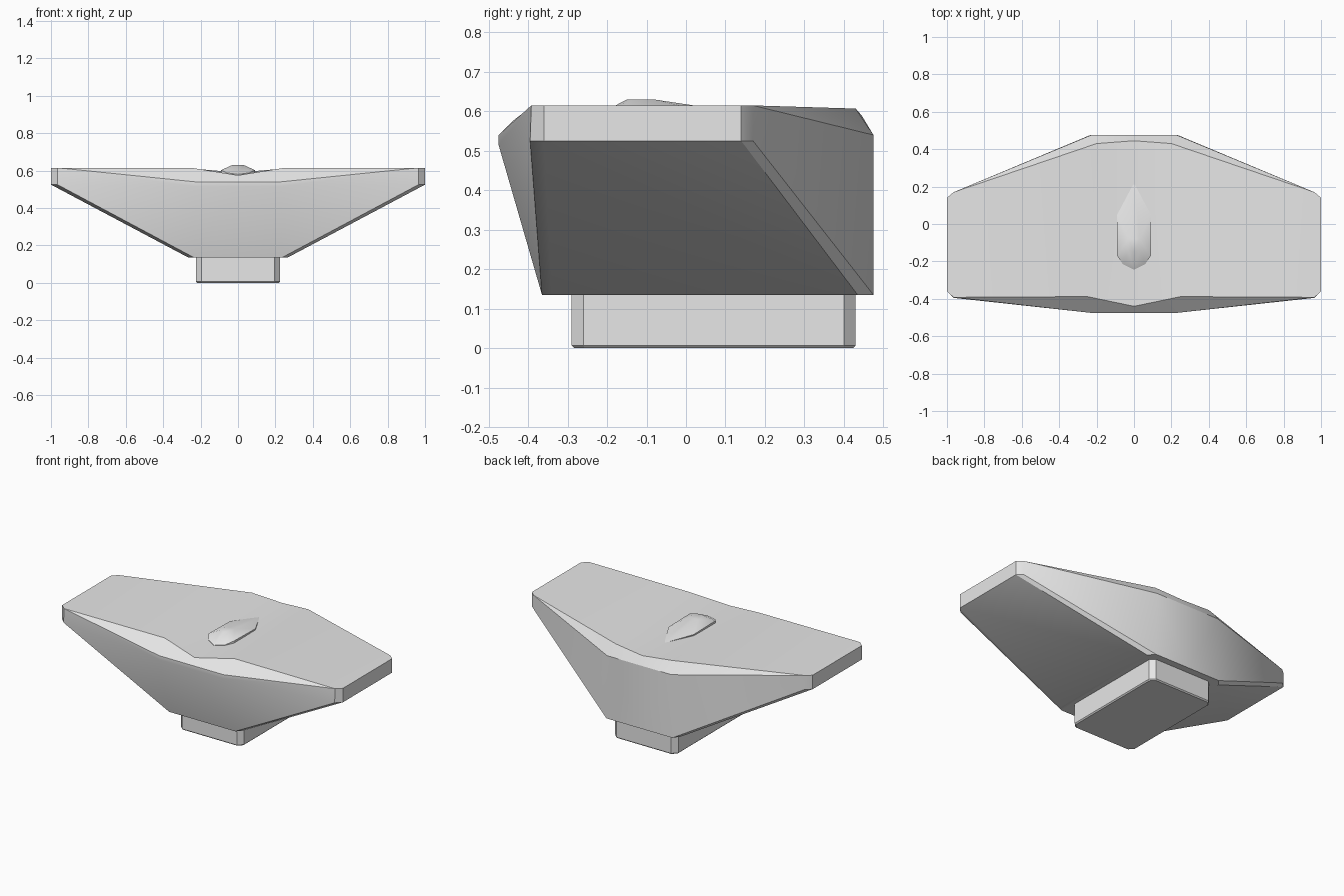
import bpy
import bmesh

cube = bpy.data.objects.get("Cube")
if cube:
    bpy.data.objects.remove(cube, do_unlink=True)

grey = bpy.data.materials.new("light grey")
grey.use_nodes = True
grey.diffuse_color = (0.8, 0.8, 0.8, 1)
grey.node_tree.nodes["Principled BSDF"].inputs["Base Color"].default_value = (0.8, 0.8, 0.8, 1)


def finish(name, bm):
    bmesh.ops.recalc_face_normals(bm, faces=bm.faces)
    mesh = bpy.data.meshes.new(name)
    bm.to_mesh(mesh)
    bm.free()
    mesh.materials.append(grey)
    obj = bpy.data.objects.new(name, mesh)
    bpy.context.collection.objects.link(obj)
    bpy.ops.object.select_all(action='DESELECT')
    obj.select_set(True)
    bpy.context.view_layer.objects.active = obj
    bpy.ops.object.shade_smooth_by_angle()
    return obj


def mirrored(name, points, faces):
    """Build the +x half from named corners, then mirror it across x = 0."""
    bm = bmesh.new()
    verts = {key: bm.verts.new(co) for key, co in points.items()}
    for face in faces:
        bm.faces.new([verts[key] for key in face.split()])
    bmesh.ops.mirror(bm, geom=bm.verts[:] + bm.edges[:] + bm.faces[:],
                     axis='X', merge_dist=0.0001)
    bmesh.ops.remove_doubles(bm, verts=bm.verts, dist=0.0001)
    return finish(name, bm)


# Faceted winged body with a shallow valley along its top
TOP, RIM, LOW = 0.615, 0.525, 0.135
body = {
    "front_mid": (0, -0.44, 0.575), "front_in": (0.25, -0.388, TOP),
    "tip_a": (0.965, -0.392, TOP), "tip_b": (1, -0.36, TOP),
    "tip_c": (1, 0.14, TOP), "tip_d": (0.965, 0.17, TOP),
    "back_in": (0.2, 0.43, 0.607), "back_mid": (0, 0.445, 0.59),
    "rim_a": (0.965, -0.395, RIM), "rim_b": (1, -0.36, RIM),
    "rim_c": (1, 0.14, RIM), "rim_d": (0.965, 0.17, RIM),
    "nose_mid": (0, -0.475, 0.54), "nose": (0.23, -0.475, 0.54),
    "chin_mid": (0, -0.475, 0.515), "chin": (0.23, -0.475, 0.515),
    "rear_mid": (0, 0.475, 0.54), "rear": (0.23, 0.475, 0.54),
    "low_mid": (0, -0.365, LOW), "low_a": (0.235, -0.365, LOW),
    "low_b": (0.265, -0.34, LOW), "low_c": (0.265, 0.435, LOW),
    "low_d": (0.235, 0.475, LOW), "low_back": (0, 0.475, LOW),
}
mirrored("body", body, [
    "front_in tip_a tip_b tip_c tip_d back_in",
    "front_mid front_in back_in back_mid",
    "front_mid nose_mid nose front_in", "front_in nose tip_a",
    "nose_mid chin_mid chin nose", "tip_a nose chin rim_a",
    "chin_mid low_mid low_a chin", "rim_a chin low_a",
    "tip_a rim_a rim_b tip_b", "tip_b rim_b rim_c tip_c",
    "tip_c rim_c rim_d tip_d", "rim_a low_a low_b rim_b",
    "rim_b low_b low_c rim_c", "rim_c low_c low_d rim_d",
    "back_mid back_in rear rear_mid", "back_in tip_d rear",
    "tip_d rim_d low_d rear", "rear low_d low_back rear_mid",
    "low_mid low_back low_d low_c low_b low_a",
])

# Gem-shaped fin sitting in the valley
SINK = 0.56
fin = {
    "nose": (0, -0.245, 0.58), "cheek": (0.06, -0.215, 0.588),
    "side_a": (0.09, -0.17, 0.603), "side_b": (0.09, 0.05, 0.599),
    "tail": (0, 0.22, 0.585),
    "peak": (0, -0.15, 0.63), "peak_a": (0.03, -0.14, 0.63),
    "peak_b": (0.03, -0.08, 0.63), "crest": (0, -0.08, 0.63),
    "u_nose": (0, -0.245, SINK), "u_cheek": (0.06, -0.215, SINK),
    "u_side_a": (0.09, -0.17, SINK), "u_side_b": (0.09, 0.05, SINK),
    "u_tail": (0, 0.22, SINK),
}
mirrored("top_fin", fin, [
    "nose cheek peak_a peak", "cheek side_a peak_a",
    "side_a side_b peak_b peak_a", "peak peak_a peak_b crest",
    "crest peak_b tail", "peak_b side_b tail",
    "nose u_nose u_cheek cheek", "cheek u_cheek u_side_a side_a",
    "side_a u_side_a u_side_b side_b", "side_b u_side_b u_tail tail",
    "u_nose u_tail u_side_b u_side_a u_cheek",
])

# Rectangular foot with cut corners and a fine lower bevel
bm = bmesh.new()
bmesh.ops.create_cube(bm, size=1)
for v in bm.verts:
    v.co.x *= 0.45
    v.co.y = v.co.y * 0.72 + 0.07
    v.co.z = (v.co.z + 0.5) * 0.14
upright = [e for e in bm.edges if abs(e.verts[0].co.z - e.verts[1].co.z) > 0.1]
bmesh.ops.bevel(bm, geom=upright, offset=0.03, segments=1, affect='EDGES')
bottom = [e for e in bm.edges if all(v.co.z < 0.001 for v in e.verts)]
bmesh.ops.bevel(bm, geom=bottom, offset=0.007, segments=1, affect='EDGES')
finish("foot", bm)
